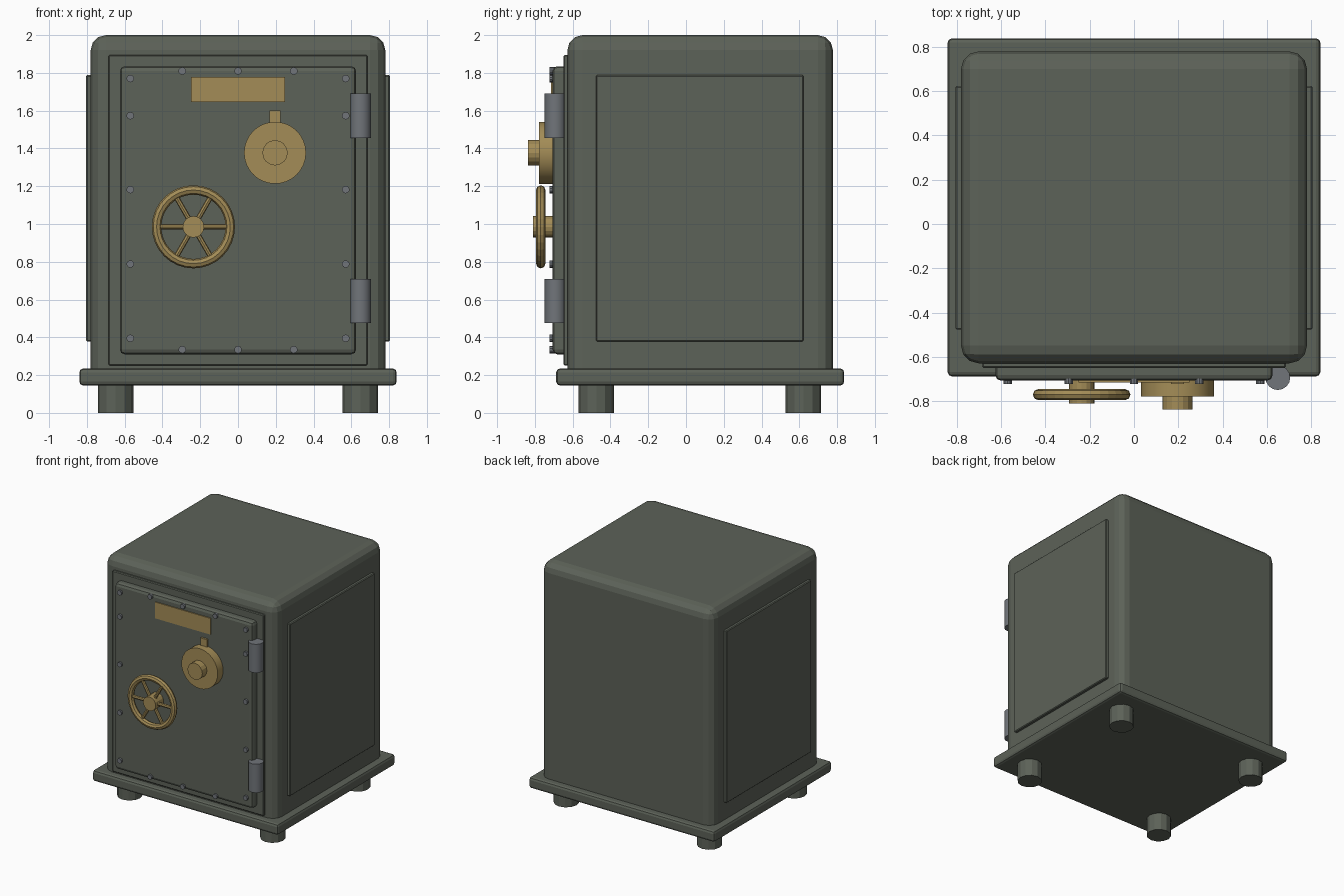
import bpy, math
from mathutils import Matrix

if "Cube" in bpy.data.objects:
    bpy.data.objects.remove(bpy.data.objects["Cube"])


def material(name, rgb):
    m = bpy.data.materials.new(name)
    m.diffuse_color = (*rgb, 1)
    m.use_nodes = True
    m.node_tree.nodes["Principled BSDF"].inputs["Base Color"].default_value = m.diffuse_color
    return m


GREEN = material("grey green paint", (0.108, 0.122, 0.098))
BRASS = material("brass", (0.37, 0.265, 0.095))
STEEL = material("steel", (0.165, 0.178, 0.195))


def finish(name, mat, bevel=0, segments=2):
    o = bpy.context.object
    o.name = name
    o.data.materials.append(mat)
    if bevel:
        b = o.modifiers.new("bevel", 'BEVEL')
        b.width, b.segments = bevel, segments
    return o


def box(name, x, y, z, mat, bevel=0, segments=2):
    """Box from (min, max) pairs on each axis."""
    bpy.ops.mesh.primitive_cube_add(size=1)
    o = finish(name, mat, bevel, segments)
    size = [b - a for a, b in (x, y, z)]
    mid = [(a + b) / 2 for a, b in (x, y, z)]
    o.data.transform(Matrix.Translation(mid) @ Matrix.Diagonal((*size, 1)))
    return o


def knob(name, x, z, r, y0, y1, sides, mat, bevel=0):
    """Round part whose axis runs along y."""
    bpy.ops.mesh.primitive_cylinder_add(vertices=sides, radius=r, depth=y1 - y0,
                                        location=(x, (y0 + y1) / 2, z),
                                        rotation=(math.pi / 2, 0, 0))
    return finish(name, mat, bevel, 1)


def post(name, x, y, r, z0, z1, sides, mat, bevel=0):
    bpy.ops.mesh.primitive_cylinder_add(vertices=sides, radius=r, depth=z1 - z0,
                                        location=(x, y, (z0 + z1) / 2))
    return finish(name, mat, bevel, 1)


# Body, plinth and feet
box("body", (-.78, .78), (-.628, .778), (.155, 2), GREEN, .08, 3)
box("plinth", (-.84, .84), (-.687, .837), (.145, .235), GREEN, .02, 2)
for x in (-.648, .648):
    for y in (-.475, .622):
        post("foot", x, y, .094, 0, .15, 12, GREEN)

# Side panels
for s in (-1, 1):
    box("side_panel", sorted((s * .77, s * .804)), (-.476, .622), (.378, 1.788), GREEN, .006, 1)

# Door frame, door and nameplate
box("door_frame", (-.685, .685), (-.648, -.58), (.25, 1.895), GREEN, .006, 1)
box("door", (-.625, .625), (-.706, -.60), (.31, 1.835), GREEN, .025, 2)
box("nameplate", (-.25, .25), (-.714, -.70), (1.645, 1.778), BRASS)

# Hinges
for z in (.592, 1.573):
    post("hinge", .648, -.692, .056, z - .117, z + .117, 16, STEEL)
    bpy.ops.object.shade_smooth_by_angle()

# Rivets round the door edge
spots = [(x, z) for x in (-.57, .57) for z in (.395, .788, 1.182, 1.573, 1.77)]
spots += [(x, z) for x in (-.295, 0, .295) for z in (.335, 1.81)]
for x, z in spots:
    knob("rivet", x, z, .02, -.722, -.69, 10, STEEL)

# Combination dial with index mark
DX, DZ = .196, 1.377
knob("dial", DX, DZ, .164, -.777, -.69, 32, BRASS)
bpy.ops.object.shade_smooth_by_angle()
knob("dial_knob", DX, DZ, .067, -.837, -.76, 16, BRASS)
box("dial_mark", (DX - .029, DX + .029), (-.722, -.69), (1.535, 1.6), BRASS)

# Spoked handwheel
WX, WZ, WY = -.236, .985, -.769
bpy.ops.mesh.primitive_torus_add(location=(WX, WY, WZ), rotation=(math.pi / 2, 0, 0),
                                 major_radius=.195, minor_radius=.025,
                                 major_segments=32, minor_segments=8)
finish("wheel_rim", BRASS)
knob("wheel_hub", WX, WZ, .057, -.809, -.69, 16, BRASS)
for i in range(3):
    a = i * math.pi / 3
    bpy.ops.mesh.primitive_cylinder_add(vertices=8, radius=.014, depth=.39,
                                        location=(WX, WY, WZ),
                                        rotation=(0, math.pi / 2 + a, 0))
    finish("wheel_spoke", BRASS)
